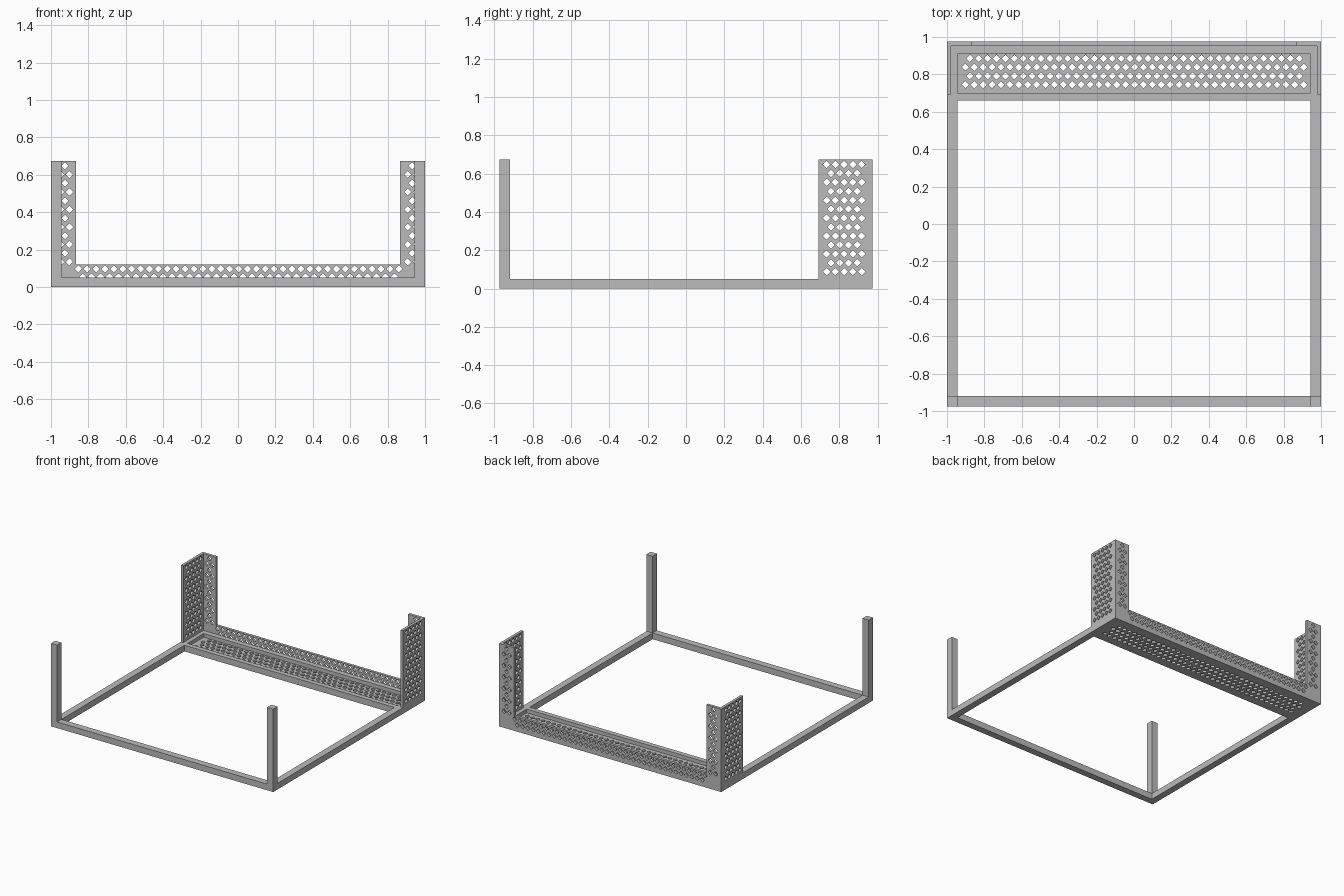
import bpy, bmesh
from mathutils import Vector

cube = bpy.data.objects.get("Cube")
if cube:
    bpy.data.objects.remove(cube, do_unlink=True)

grey = bpy.data.materials.new("metal grey")
grey.use_nodes = True
tone = (0.5, 0.5, 0.5, 1)
grey.diffuse_color = tone
grey.node_tree.nodes["Principled BSDF"].inputs["Base Color"].default_value = tone

X, Y, H = 1.0, 0.975, 0.675      # outer half sizes and height
BAR, RIM, SHEET = 0.055, 0.05, 0.022
INNER, BACK = X - BAR, Y - SHEET
TRAY_FRONT, TRAY_BACK = 0.70, 0.91
PITCH, ROW, HOLE = 0.0476, 0.0467, 0.0195
CORNER, LIP = 0.865, 0.12


def finish(name, bm):
    bmesh.ops.recalc_face_normals(bm, faces=bm.faces)
    mesh = bpy.data.meshes.new(name)
    bm.to_mesh(mesh)
    bm.free()
    mesh.materials.append(grey)
    ob = bpy.data.objects.new(name, mesh)
    bpy.context.collection.objects.link(ob)
    return ob


def prism(bm, points, offset):
    """Extrude a flat outline by an offset vector."""
    face = bm.faces.new([bm.verts.new(p) for p in points])
    top = bmesh.ops.extrude_face_region(bm, geom=[face])["geom"]
    moved = [v for v in top if isinstance(v, bmesh.types.BMVert)]
    bmesh.ops.translate(bm, verts=moved, vec=offset)


def box(name, lo, hi):
    bm = bmesh.new()
    outline = [(lo[0], lo[1], lo[2]), (hi[0], lo[1], lo[2]),
               (hi[0], hi[1], lo[2]), (lo[0], hi[1], lo[2])]
    prism(bm, outline, Vector((0, 0, hi[2] - lo[2])))
    return finish(name, bm)


def perforate(ob, centres, u, v):
    """Cut diamond holes, whose diagonals follow u and v, through a sheet."""
    u, v = Vector(u), Vector(v)
    n = u.cross(v)
    bm = bmesh.new()
    for c in centres:
        c = Vector(c) - n * 0.04
        prism(bm, [c + d * HOLE for d in (u, v, -u, -v)], n * 0.08)
    cutter = finish("hole_cutter", bm)
    cutter.hide_render = True
    mod = ob.modifiers.new("holes", 'BOOLEAN')
    mod.operation, mod.solver, mod.object = 'DIFFERENCE', 'EXACT', cutter
    bpy.context.view_layer.objects.active = ob
    bpy.ops.object.modifier_apply(modifier=mod.name)
    bpy.data.objects.remove(cutter, do_unlink=True)


def row_x(odd):
    return [-0.949 + 0.5 * PITCH * (not odd) + PITCH * i for i in range(41)]


# Base frame bars
box("front_bar", (-INNER, -Y, 0), (INNER, -Y + BAR, RIM))
box("tray_front_bar", (-INNER, 0.66, 0), (INNER, TRAY_FRONT, RIM))
box("tray_back_bar", (-INNER, TRAY_BACK, 0), (INNER, BACK, RIM))

# Side bars, front posts and perforated side panels
for side, s in (("left", 1), ("right", -1)):
    xs = sorted((s * INNER, s * X))
    box(side + "_bar", (xs[0], -Y + BAR, 0), (xs[1], BACK, RIM))
    box(side + "_post", (xs[0], -Y, 0), (xs[1], -Y + BAR, H))
    xs = sorted((s * (X - SHEET), s * X))
    panel = box(side + "_panel", (xs[0], 0.693, RIM), (xs[1], BACK, H))
    holes = [(s * (X - SHEET / 2), 0.734 + 0.0458 * (i + 0.5 * (r % 2)), 0.648 - ROW * r)
             for r in range(13) for i in range(5 - r % 2)]
    perforate(panel, holes, (0, 1, 0), (0, 0, 1))

# Perforated tray floor
floor = box("tray_floor", (-INNER, TRAY_FRONT, 0), (INNER, TRAY_BACK, 0.02))
holes = [(x, 0.885 - ROW * r, 0.01) for r in range(4)
         for x in row_x(r % 2) if abs(x) < 0.925]
perforate(floor, holes, (1, 0, 0), (0, 1, 0))

# Back sheet: low lip joining two tall corners
half = [(X, 0), (X, H), (CORNER, H), (CORNER, LIP)]
outline = half + [(-x, z) for x, z in reversed(half)]
bm = bmesh.new()
prism(bm, [(x, BACK, z) for x, z in outline], Vector((0, SHEET, 0)))
back = finish("back_sheet", bm)
mid = BACK + SHEET / 2
holes = [(x, mid, 0.648 - ROW * r) for r in range(12)
         for x in row_x(r % 2) if CORNER + 0.02 < abs(x) < 0.96]
holes += [(x, mid, z) for z, odd in ((0.097, 1), (0.054, 0))
          for x in row_x(odd) if abs(x) < CORNER]
perforate(back, holes, (1, 0, 0), (0, 0, 1))
